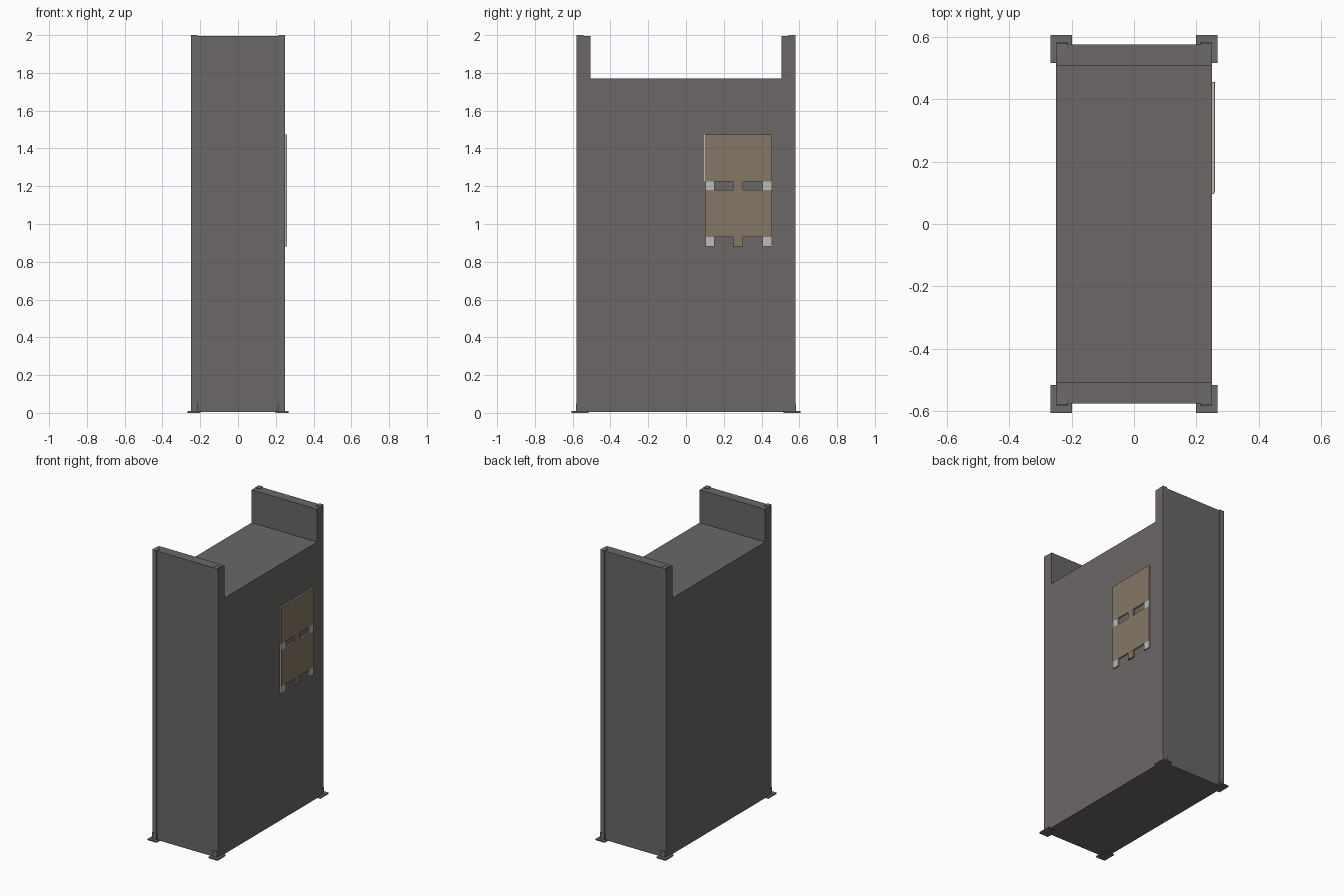
import bpy, bmesh

if "Cube" in bpy.data.objects:
    bpy.data.objects.remove(bpy.data.objects["Cube"])


def material(name, rgb):
    m = bpy.data.materials.new(name)
    m.diffuse_color = (*rgb, 1)
    m.use_nodes = True
    m.node_tree.nodes["Principled BSDF"].inputs["Base Color"].default_value = m.diffuse_color
    return m


BODY = material("warm dark grey", (0.145, 0.137, 0.132))
STEEL = material("neutral steel grey", (0.145, 0.145, 0.145))
PALE = material("pale grey", (0.50, 0.50, 0.49))
TAN = material("tan", (0.240, 0.186, 0.132))


def finish(name, bm, mat):
    bmesh.ops.recalc_face_normals(bm, faces=bm.faces)
    me = bpy.data.meshes.new(name)
    bm.to_mesh(me)
    bm.free()
    me.materials.append(mat)
    ob = bpy.data.objects.new(name, me)
    bpy.context.collection.objects.link(ob)
    return ob


def extrude_x(name, profile, x0, x1, mat):
    """Extrude a (y, z) profile along x."""
    bm = bmesh.new()
    f = bm.faces.new([bm.verts.new((x0, y, z)) for y, z in profile])
    r = bmesh.ops.extrude_face_region(bm, geom=[f])
    verts = [v for v in r["geom"] if isinstance(v, bmesh.types.BMVert)]
    bmesh.ops.translate(bm, verts=verts, vec=(x1 - x0, 0, 0))
    return finish(name, bm, mat)


def box(name, x, y, z, mat):
    x, y, z = sorted(x), sorted(y), sorted(z)
    return extrude_x(name, [(y[0], z[0]), (y[1], z[0]), (y[1], z[1]), (y[0], z[1])],
                     x[0], x[1], mat)


# Main body with raised end walls
extrude_x("rack_body", [(-0.575, 0.004), (0.575, 0.004), (0.575, 1.996), (0.506, 1.996),
                        (0.506, 1.77), (-0.506, 1.77), (-0.506, 1.996), (-0.575, 1.996)],
          -0.25, 0.25, BODY)

# Corner posts, sockets and foot plates
for sx in (-1, 1):
    for sy in (-1, 1):
        box("corner_post", (sx * 0.215, sx * 0.248), (sy * 0.542, sy * 0.58),
            (0.004, 2.0), STEEL)
        box("post_socket", (sx * 0.213, sx * 0.249), (sy * 0.54, sy * 0.583),
            (0.008, 0.05), STEEL)
        box("foot_plate", (sx * 0.198, sx * 0.267), (sy * 0.515, sy * 0.605),
            (0.0, 0.009), STEEL)

# Side sign: two panels, each standing on a centre tab and two corner blocks
for z0, z1, left in ((1.225, 1.475, 0.096), (0.93, 1.18, 0.101)):
    box("sign_backing", (0.249, 0.257), (left, 0.455), (z0, z1), PALE)
    box("sign_face", (0.2565, 0.26), (0.101, 0.455), (z0, z1), TAN)
    box("sign_tab", (0.249, 0.2598), (0.25, 0.302), (z0 - 0.048, z0), TAN)
    for y0 in (0.103, 0.405):
        box("sign_block", (0.249, 0.2598), (y0, y0 + 0.049), (z0 - 0.048, z0), PALE)
